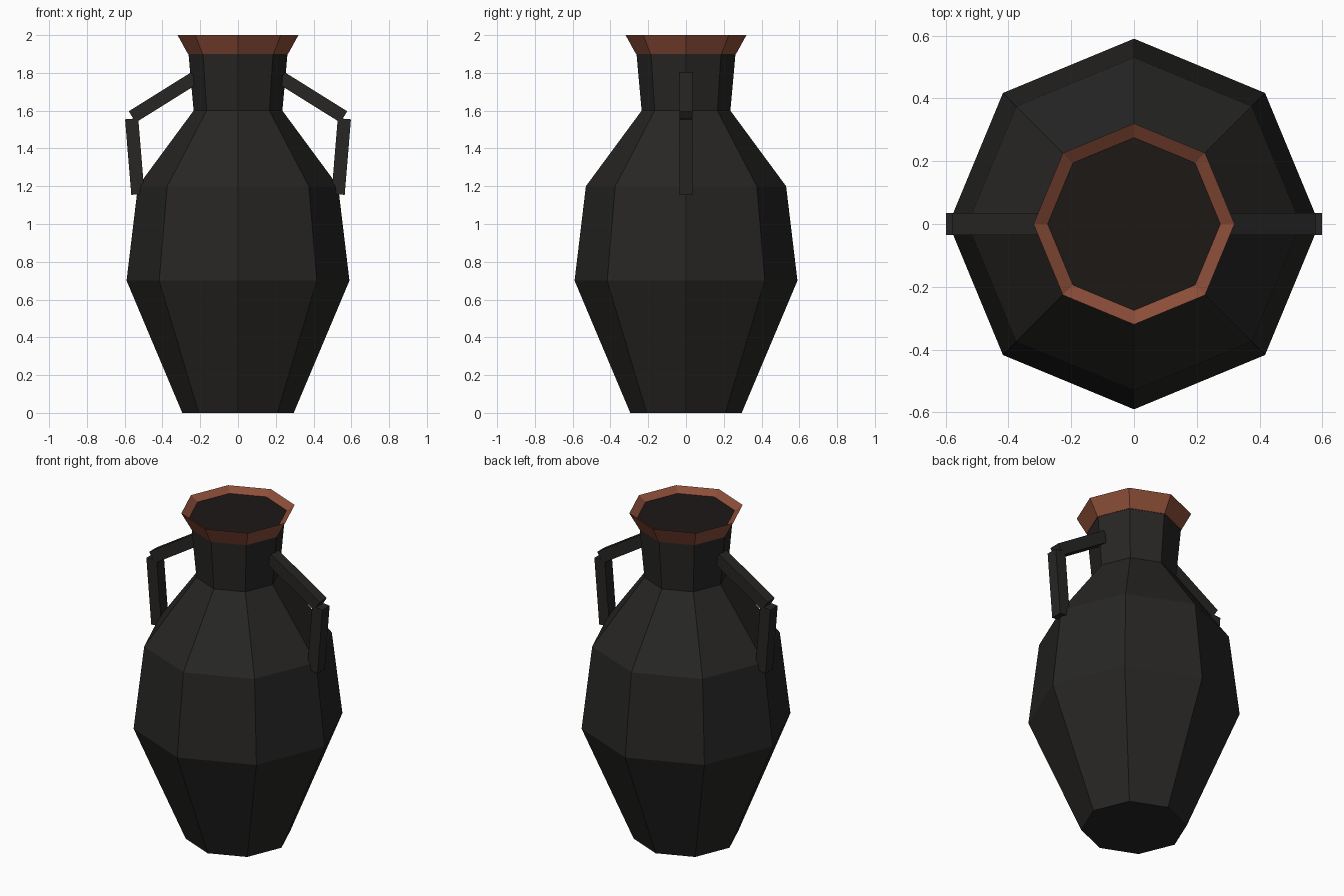
import bpy, bmesh
from math import cos, sin, pi
from mathutils import Vector

if "Cube" in bpy.data.objects:
    bpy.data.objects.remove(bpy.data.objects["Cube"])

SIDES = 8


def material(name, rgb):
    m = bpy.data.materials.new(name)
    m.diffuse_color = (*rgb, 1)
    m.use_nodes = True
    m.node_tree.nodes["Principled BSDF"].inputs["Base Color"].default_value = m.diffuse_color
    return m


def finish(name, bm, mat):
    bmesh.ops.recalc_face_normals(bm, faces=bm.faces)
    me = bpy.data.meshes.new(name)
    bm.to_mesh(me)
    bm.free()
    ob = bpy.data.objects.new(name, me)
    me.materials.append(mat)
    bpy.context.collection.objects.link(ob)
    return ob


def lathe(name, profile, mat):
    """Eight-sided closed solid from (radius, z) rings, capped at both ends."""
    bm = bmesh.new()
    rings = [[bm.verts.new((r * cos(2 * pi * i / SIDES), r * sin(2 * pi * i / SIDES), z))
              for i in range(SIDES)] for r, z in profile]
    for a, b in zip(rings, rings[1:]):
        for i in range(SIDES):
            j = (i + 1) % SIDES
            bm.faces.new((a[i], a[j], b[j], b[i]))
    bm.faces.new(rings[0][::-1])
    bm.faces.new(rings[-1])
    return finish(name, bm, mat)


def bar(name, start, end, mat, width=0.07):
    """Square bar between two (x, z) points in the y = 0 plane."""
    p, q = Vector((start[0], 0, start[1])), Vector((end[0], 0, end[1]))
    bm = bmesh.new()
    bmesh.ops.create_cube(bm, size=1)
    bmesh.ops.scale(bm, vec=(width, width, (q - p).length), verts=bm.verts)
    ob = finish(name, bm, mat)
    ob.rotation_euler.y = Vector((0, 0, 1)).rotation_difference(q - p).to_euler().y
    ob.rotation_euler = Vector((0, 0, 1)).rotation_difference(q - p).to_euler()
    ob.location = (p + q) / 2
    return ob


black = material("black_glaze", (0.02, 0.019, 0.018))
clay = material("red_clay", (0.26, 0.075, 0.04))
dark = material("dark_inside", (0.012, 0.009, 0.008))

# Body and neck
lathe("body", [(0.295, 0), (0.59, 0.7), (0.53, 1.2), (0.235, 1.6), (0.262, 1.9)], black)

# Flared lip with a sloped inner edge; its sunken cap is the dark mouth
lip = lathe("lip", [(0.265, 1.9), (0.32, 2.0), (0.275, 1.97)], clay)
lip.data.materials.append(dark)
lip.data.polygons[-1].material_index = 1

# Handles: an upper and a lower bar on each side
for side, s in (("left", -1), ("right", 1)):
    bar(side + "_handle_upper", (s * 0.23, 1.773), (s * 0.56, 1.567), black)
    bar(side + "_handle_lower", (s * 0.53, 1.157), (s * 0.563, 1.557), black)
